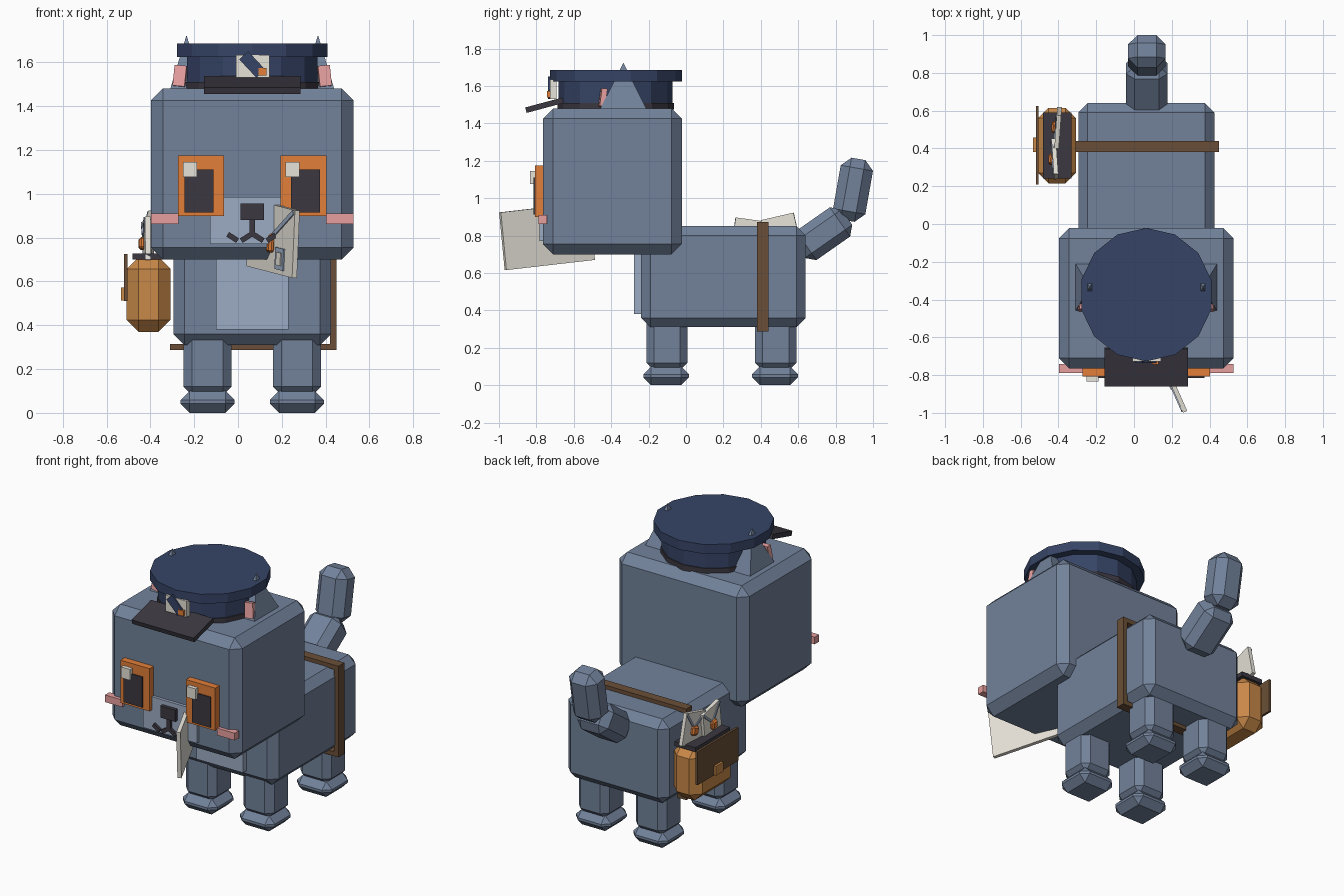
import bpy, bmesh
from math import radians, pi, cos, sin, atan2, hypot
from mathutils import Matrix, Vector

if "Cube" in bpy.data.objects:
    bpy.data.objects.remove(bpy.data.objects["Cube"])

CX = 0.065  # mirror plane of the animal


def material(name, r, g, b):
    m = bpy.data.materials.new(name)
    lin = lambda c: ((c / 255 + 0.055) / 1.055) ** 2.4
    m.diffuse_color = (lin(r), lin(g), lin(b), 1)
    m.use_nodes = True
    m.node_tree.nodes["Principled BSDF"].inputs["Base Color"].default_value = m.diffuse_color
    return m


FUR = material("slate fur", 114, 130, 155)
PALE = material("pale fur", 156, 172, 196)
ORANGE = material("orange", 226, 126, 56)
TAN = material("tan leather", 200, 136, 72)
BROWN = material("brown strap", 106, 79, 55)
BLACK = material("near black", 59, 56, 64)
NAVY = material("navy cloth", 54, 68, 102)
PINK = material("pink", 232, 160, 160)
WHITE = material("paper white", 234, 230, 220)


def finish(name, bm, mat, matrix):
    bm.transform(matrix)
    bmesh.ops.recalc_face_normals(bm, faces=bm.faces)
    me = bpy.data.meshes.new(name)
    bm.to_mesh(me)
    bm.free()
    me.materials.append(mat)
    ob = bpy.data.objects.new(name, me)
    bpy.context.collection.objects.link(ob)
    return ob


def rot(x=0, y=0, z=0):
    return (Matrix.Rotation(radians(z), 4, 'Z') @ Matrix.Rotation(radians(y), 4, 'Y')
            @ Matrix.Rotation(radians(x), 4, 'X'))


def box(name, center, size, mat, bevel=0, turn=Matrix(), parent=Matrix()):
    bm = bmesh.new()
    bmesh.ops.create_cube(bm, size=1)
    bmesh.ops.scale(bm, vec=size, verts=bm.verts)
    if bevel:
        bmesh.ops.bevel(bm, geom=bm.edges[:], offset=bevel, segments=1,
                        affect='EDGES', profile=0.5)
    return finish(name, bm, mat, parent @ Matrix.Translation(center) @ turn)


def span(name, x, y, z, mat, bevel=0):
    """Box given by its ranges on the three axes."""
    lo, hi = Vector((x[0], y[0], z[0])), Vector((x[1], y[1], z[1]))
    return box(name, (lo + hi) / 2, hi - lo, mat, bevel)


def cone(name, center, r1, r2, height, sides, mat, turn=Matrix()):
    bm = bmesh.new()
    bmesh.ops.create_cone(bm, cap_ends=True, segments=sides, radius1=r1,
                          radius2=r2, depth=height)
    return finish(name, bm, mat, Matrix.Translation(center) @ turn)


def stroke(name, a, b, y, width, depth, mat, parent=Matrix()):
    """Flat bar between two points of an xz plane."""
    dx, dz = b[0] - a[0], b[1] - a[1]
    return box(name, ((a[0] + b[0]) / 2, y, (a[1] + b[1]) / 2),
               (hypot(dx, dz), depth, width), mat,
               turn=Matrix.Rotation(-atan2(dz, dx), 4, 'Y'), parent=parent)


def envelope(name, center, w, h, turn, stamp=False):
    m = Matrix.Translation(center) @ turn
    box(name, (0, 0, 0), (w, 0.024, h), WHITE, parent=m)
    for s in (-1, 1):
        stroke(name + "_flap_line", (s * w * 0.48, h * 0.47), (0, 0), -0.014,
               h * 0.07, 0.008, PALE, m)
    r = h * 0.14
    box(name + "_seal", (0, -0.02, -h * 0.06), (2 * r, 0.03, 2 * r), ORANGE, 0.01, parent=m)
    if stamp:
        box(name + "_stamp", (0.117, -0.014, -0.083), (0.095, 0.008, 0.1), PALE, parent=m)
        box(name + "_stamp_inset", (0.117, -0.02, -0.083), (0.05, 0.006, 0.06), WHITE, parent=m)


# Head and body
span("head", (-0.398, 0.528), (-0.765, -0.022), (0.70, 1.48), FUR, 0.055)
span("body", (-0.295, 0.425), (-0.24, 0.64), (0.31, 0.85), FUR, 0.05)
span("chest_patch", (-0.10, 0.23), (-0.278, -0.22), (0.38, 0.78), PALE)
span("muzzle", (-0.127, 0.257), (-0.784, -0.75), (0.77, 0.985), PALE)

# Legs and paws
for side in (-1, 1):
    for label, y in (("front", -0.102), ("back", 0.48)):
        x = CX + side * 0.204
        box(label + "_leg", (x, y, 0.23), (0.22, 0.22, 0.30), FUR, 0.04)
        box(label + "_paw", (x, y - 0.004, 0.05), (0.248, 0.245, 0.10), FUR, 0.042)

# Tail
box("tail_base", (CX + 0.003, 0.733, 0.81), (0.22, 0.31, 0.19), FUR, 0.045, rot(x=35))
box("tail_tip", (CX + 0.003, 0.893, 1.045), (0.20, 0.175, 0.335), FUR, 0.05, rot(x=-10))

# Face
for s in (-1, 1):
    x = CX + s * 0.234
    box("eye", (x, -0.786, 1.037), (0.208, 0.044, 0.275), ORANGE)
    box("pupil", (CX + s * 0.243, -0.806, 1.012), (0.132, 0.018, 0.196), BLACK)
    box("eye_glint", (x - 0.05, -0.818, 1.111), (0.064, 0.03, 0.07), WHITE)
    box("cheek", (CX + s * 0.4, -0.765, 0.886), (0.125, 0.045, 0.046), PINK)
    stroke("mouth_inner", (CX, 0.818), (CX + s * 0.05, 0.786), -0.79, 0.024, 0.02, BLACK)
    stroke("mouth_outer", (CX + s * 0.067, 0.786), (CX + s * 0.112, 0.815), -0.79,
           0.024, 0.02, BLACK)
box("nose", (CX, -0.793, 0.918), (0.106, 0.03, 0.075), BLACK)
box("mouth_line", (CX, -0.79, 0.85), (0.026, 0.02, 0.075), BLACK)

# Ears
for s in (-1, 1):
    cone("ear", (CX + s * 0.3, -0.335, 1.592), 1, 0, 0.265, 4, FUR,
         Matrix.Diagonal((0.113, 0.188, 1, 1)) @ rot(z=45))
    box("inner_ear", (CX + s * 0.33, -0.444, 1.537), (0.055, 0.03, 0.095), PINK,
        0, rot(x=-8, y=s * -5, z=s * 8))

# Cap
cone("cap_trim", (CX, -0.376, 1.492), 0.312, 0.312, 0.036, 14, BLACK)
cone("cap_band", (CX, -0.376, 1.57), 0.305, 0.305, 0.125, 14, NAVY)
cone("cap_top", (CX, -0.374, 1.655), 0.353, 0.353, 0.06, 14, NAVY)
box("cap_visor", (CX, -0.757, 1.497), (0.442, 0.205, 0.03), BLACK, 0, rot(x=15))
box("cap_badge", (CX + 0.002, -0.71, 1.582), (0.152, 0.034, 0.104), WHITE)
box("badge_bar", (CX, -0.731, 1.59), (0.115, 0.012, 0.055), NAVY, 0, rot(y=47))
box("badge_dot", (CX + 0.047, -0.735, 1.556), (0.036, 0.016, 0.034), ORANGE)

# Strap around the body
span("strap_top", (-0.31, 0.45), (0.38, 0.44), (0.845, 0.874), BROWN)
span("strap_side", (0.42, 0.45), (0.38, 0.44), (0.287, 0.874), BROWN)
span("strap_bottom", (-0.31, 0.44), (0.38, 0.44), (0.287, 0.315), BROWN)

# Satchel
span("satchel", (-0.508, -0.308), (0.215, 0.615), (0.37, 0.712), TAN, 0.055)
span("satchel_opening", (-0.482, -0.33), (0.24, 0.59), (0.70, 0.728), BLACK)
span("satchel_flap", (-0.52, -0.505), (0.21, 0.625), (0.51, 0.725), BROWN)
span("satchel_clasp", (-0.535, -0.515), (0.382, 0.457), (0.512, 0.572), TAN)

# Letters: two in the satchel, one in the mouth
envelope("satchel_letter", (-0.418, 0.345, 0.785), 0.19, 0.20, rot(y=-8, z=-86))
envelope("satchel_letter", (-0.402, 0.51, 0.805), 0.18, 0.20, rot(y=13, z=-94))
envelope("mouth_letter", (0.16, -0.743, 0.797), 0.52, 0.31, rot(y=6, z=-66.2), True)
